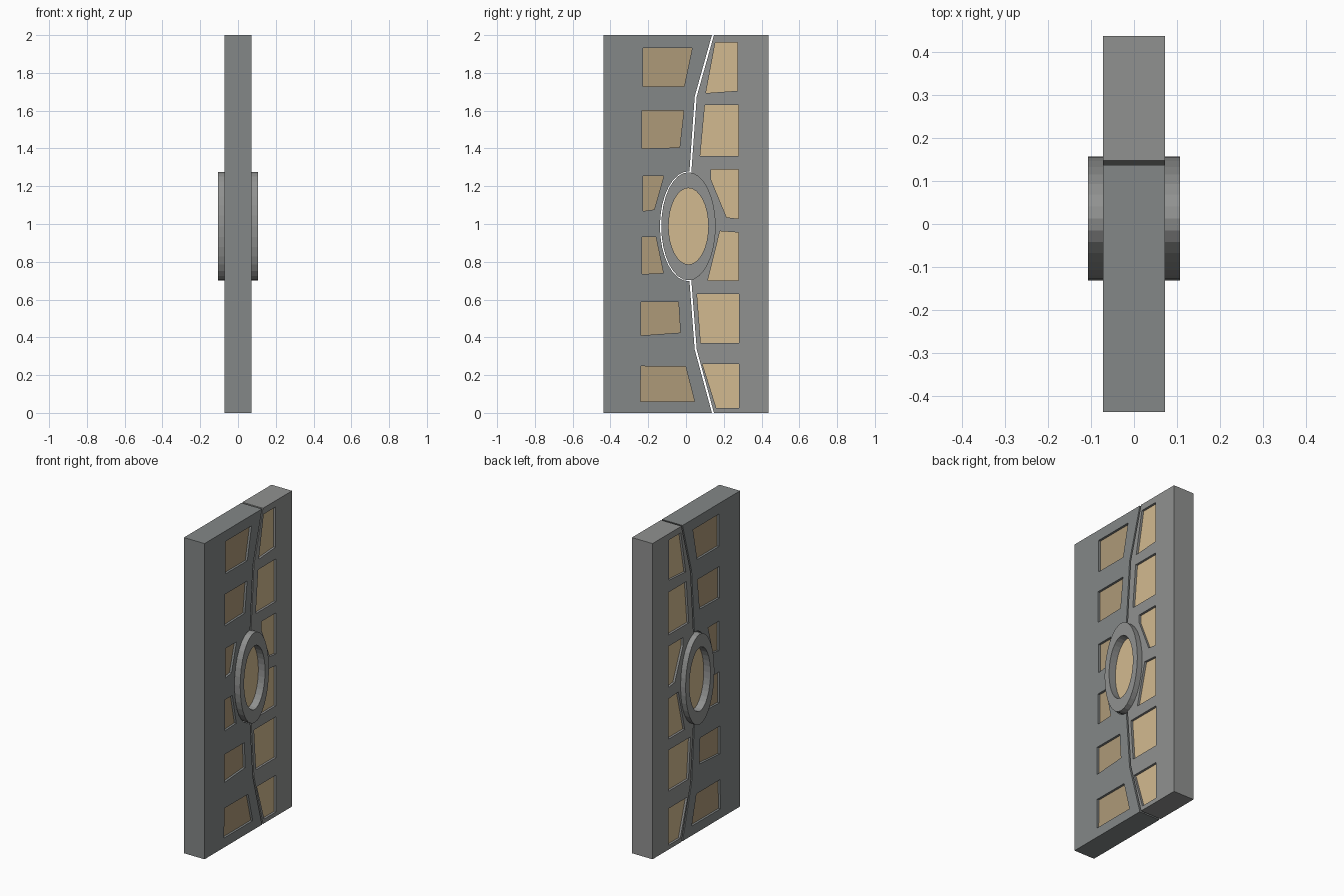
import bpy, bmesh
from math import cos, sin, radians

if "Cube" in bpy.data.objects:
    bpy.data.objects.remove(bpy.data.objects["Cube"])

CY, CZ = 0.013, 0.988          # centre of the oval boss
HALF, H = 0.438, 2.0           # half width and height of the door


def material(name, rgb):
    m = bpy.data.materials.new(name)
    m.diffuse_color = (*rgb, 1)
    m.use_nodes = True
    m.node_tree.nodes["Principled BSDF"].inputs["Base Color"].default_value = m.diffuse_color
    return m


def arc(ry, rz, a0, a1, n):
    return [(CY + ry * cos(radians(a0 + (a1 - a0) * i / n)),
             CZ + rz * sin(radians(a0 + (a1 - a0) * i / n))) for i in range(n + 1)]


def slab(name, loops, depth, mat=None):
    """Fill closed (y, z) loops, nested ones becoming holes, from -depth to +depth in x."""
    bm = bmesh.new()
    edges = []
    for loop in loops:
        vs = [bm.verts.new((-depth, y, z)) for y, z in loop]
        edges += [bm.edges.new((vs[i - 1], vs[i])) for i in range(len(vs))]
    bmesh.ops.triangle_fill(bm, edges=edges, use_beauty=True, normal=(1, 0, 0))
    out = bmesh.ops.extrude_face_region(bm, geom=bm.faces[:], use_keep_orig=True)
    moved = [g for g in out["geom"] if isinstance(g, bmesh.types.BMVert)]
    bmesh.ops.translate(bm, verts=moved, vec=(2 * depth, 0, 0))
    bmesh.ops.recalc_face_normals(bm, faces=bm.faces[:])
    me = bpy.data.meshes.new(name)
    bm.to_mesh(me)
    bm.free()
    ob = bpy.data.objects.new(name, me)
    bpy.context.collection.objects.link(ob)
    if mat:
        me.materials.append(mat)
    return ob


grey_dark = material("dark_grey", (0.23, 0.245, 0.245))
grey = material("grey", (0.28, 0.285, 0.28))
tan_dark = material("dark_tan", (0.42, 0.32, 0.19))
tan = material("tan", (0.65, 0.49, 0.28))

# panel openings, as (y, z) corners
left_panels = [
    [(-.228, 1.933), (.033, 1.933), (-.01, 1.728), (-.228, 1.728)],
    [(-.232, 1.60), (-.012, 1.60), (-.034, 1.405), (-.232, 1.40)],
    [(-.228, 1.255), (-.118, 1.255), (-.168, 1.077), (-.228, 1.068)],
    [(-.232, .932), (-.16, .932), (-.12, .74), (-.232, .735)],
    [(-.238, .587), (-.04, .587), (-.03, .425), (-.238, .41)],
    [(-.238, .247), (-.002, .246), (.045, .06), (-.242, .06)],
]
right_panels = [
    [(.155, 1.96), (.273, 1.96), (.273, 1.705), (.105, 1.693)],
    [(.10, 1.63), (.277, 1.63), (.277, 1.36), (.075, 1.36)],
    [(.132, 1.288), (.277, 1.288), (.277, 1.028), (.215, 1.035), (.132, 1.236)],
    [(.18, .962), (.277, .955), (.277, .70), (.115, .70)],
    [(.058, .63), (.28, .63), (.28, .37), (.078, .37)],
    [(.087, .26), (.28, .26), (.28, .027), (.16, .027)],
]

# left leaf: crooked seam with an oval bite for the boss
left_outline = ([(-HALF, 0), (.137, 0), (.046, .335)]
                + arc(.151, .291, 272, 88, 16)
                + [(.046, 1.675), (.137, H), (-HALF, H)])
slab("left_leaf", [left_outline] + left_panels, .072, grey_dark)
slab("left_leaf_panels", left_panels, .058, tan_dark)

# right leaf: matching seam, tucked under the boss
right_outline = ([(.148, H), (.057, 1.675)]
                 + arc(.14, .28, 84, -84, 16)
                 + [(.057, .335), (.148, 0), (HALF, 0), (HALF, H)])
slab("right_leaf", [right_outline] + right_panels, .072, grey)
slab("right_leaf_panels", right_panels, .058, tan)

# oval boss: raised ring with recessed inset
outer = arc(.144, .286, 0, 360, 32)[:-1]
inner = arc(.105, .202, 0, 360, 32)[:-1]
slab("oval_ring", [outer, inner], .107, grey)
slab("oval_inset", [inner], .06, tan)
